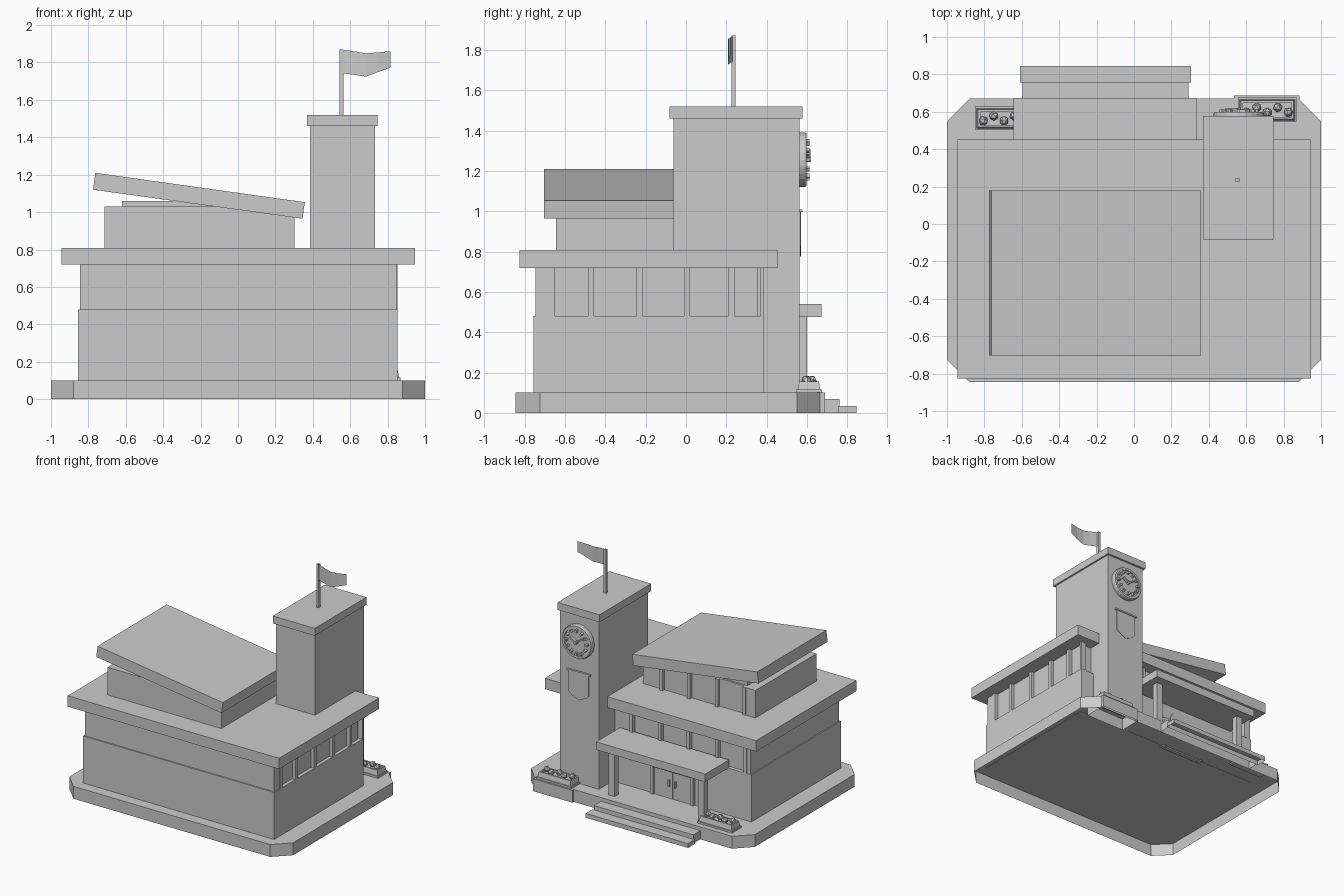
import bpy, bmesh, math
from mathutils import Matrix, Vector

if "Cube" in bpy.data.objects:
    bpy.data.objects.remove(bpy.data.objects["Cube"])

GREY = (0.6, 0.6, 0.6, 1)
mat = bpy.data.materials.new("plain_grey")
mat.use_nodes = True
mat.diffuse_color = GREY
mat.node_tree.nodes["Principled BSDF"].inputs["Base Color"].default_value = GREY


def finish(name, bm):
    """Make the object; parts resting on the ground are left open underneath."""
    bmesh.ops.recalc_face_normals(bm, faces=bm.faces)
    under = [f for f in bm.faces if all(v.co.z < 0.001 for v in f.verts)]
    bmesh.ops.delete(bm, geom=under, context="FACES")
    me = bpy.data.meshes.new(name)
    bm.to_mesh(me)
    bm.free()
    me.materials.append(mat)
    ob = bpy.data.objects.new(name, me)
    bpy.context.collection.objects.link(ob)


def box(name, x, y, z):
    """Box from (min, max) pairs."""
    bm = bmesh.new()
    bmesh.ops.create_cube(bm, size=1)
    for v in bm.verts:
        v.co = [r[0] + (c + 0.5) * (r[1] - r[0]) for c, r in zip(v.co, (x, y, z))]
    finish(name, bm)


def prism(name, points, offset):
    """Flat outline pushed along an offset vector."""
    bm = bmesh.new()
    face = bm.faces.new([bm.verts.new(p) for p in points])
    ext = bmesh.ops.extrude_face_region(bm, geom=[face])
    verts = [g for g in ext["geom"] if isinstance(g, bmesh.types.BMVert)]
    bmesh.ops.translate(bm, verts=verts, vec=offset)
    finish(name, bm)


# Chamfered ground slab
x1, y0, y1, c = 1.0, -0.845, 0.67, 0.12
prism("ground_slab", [(-x1, y0 + c, 0), (-x1 + c, y0, 0), (x1 - c, y0, 0), (x1, y0 + c, 0),
                      (x1, y1 - c, 0), (x1 - c, y1, 0), (-x1 + c, y1, 0), (-x1, y1 - c, 0)], (0, 0, 0.1))

# Entrance steps
box("lower_step", (-0.61, 0.305), (0.757, 0.845), (0, 0.035))
box("upper_step", (-0.597, 0.292), (0.668, 0.76), (0, 0.07))

# Main block: solid ground floor, recessed glazing above
FLOOR = 0.098
box("ground_floor", (-0.855, 0.853), (-0.757, 0.385), (FLOOR, 0.48))
box("upper_floor", (-0.845, 0.825), (-0.747, 0.355), (0.48, 0.73))
box("front_corner", (0.8, 0.847), (-0.747, -0.68), (0.48, 0.73))
box("back_corner", (-0.845, -0.80), (0.3, 0.383), (0.48, 0.73))
box("main_roof", (-0.945, 0.945), (-0.825, 0.453), (0.719, 0.807))

for y in (-0.665, -0.47, -0.23, 0.005, 0.225):
    box("side_mullion", (0.81, 0.853), (y - 0.015, y + 0.015), (0.48, 0.73))
box("back_left_corner", (0.81, 0.853), (0.37, 0.387), (0.48, 0.73))
for i in range(5):
    x = 0.22 - i * 0.255
    box("back_mullion", (x - 0.013, x + 0.013), (0.34, 0.387), (0.48, 0.73))

# Upper room with glazed back and tilted roof
box("upper_room", (-0.715, 0.303), (-0.645, 0.115), (0.80, 1.03))
box("room_corner", (-0.715, -0.62), (0.1, 0.135), (0.80, 1.03))
for i in range(4):
    x = 0.125 - i * 0.247
    box("room_mullion", (x - 0.013, x + 0.013), (0.1, 0.14), (0.80, 1.03))
box("roof_support", (-0.62, -0.08), (-0.58, 0.10), (1.02, 1.06))
prism("tilted_roof", [(-0.763, -0.703, 1.21), (-0.775, -0.703, 1.12),
                      (0.345, -0.703, 0.965), (0.357, -0.703, 1.053)], (0, 0.883, 0))

# Clock tower
box("tower", (0.385, 0.732), (-0.063, 0.562), (FLOOR, 1.47))
box("tower_cap", (0.37, 0.745), (-0.083, 0.577), (1.46, 1.52))

# Flagpole and waving flag
box("flagpole", (0.543, 0.564), (0.225, 0.245), (1.51, 1.87))
bm = bmesh.new()
wave = [(0.545, 0.235, 1.87, 1.745), (0.62, 0.218, 1.86, 1.734), (0.685, 0.208, 1.849, 1.725),
        (0.75, 0.21, 1.854, 1.749), (0.815, 0.22, 1.86, 1.773)]
cols = [(bm.verts.new((x, y, a)), bm.verts.new((x, y, b))) for x, y, a, b in wave]
for p, q in zip(cols, cols[1:]):
    bm.faces.new((p[0], q[0], q[1], p[1]))
finish("flag", bm)

# Clock on the back of the tower
CX, CZ = 0.56, 1.255


def disc(name, r, ya, yb):
    ring = [(CX + r * math.cos(a), ya, CZ + r * math.sin(a))
            for a in (math.tau * i / 24 for i in range(24))]
    prism(name, ring, (0, yb - ya, 0))


def clock_bar(name, angle, ra, rb, w, ya, yb):
    """Bar along a clock direction, angle clockwise from twelve."""
    d = Vector((-math.sin(angle), 0, math.cos(angle)))
    s = Vector((d.z, 0, -d.x)) * w
    o = Vector((CX, ya, CZ))
    prism(name, [o + d * ra - s, o + d * rb - s, o + d * rb + s, o + d * ra + s], (0, yb - ya, 0))


disc("clock_face", 0.12, 0.55, 0.59)
bm = bmesh.new()
loops = []
for r, y in ((0.135, 0.55), (0.135, 0.59), (0.13, 0.598), (0.112, 0.598), (0.112, 0.57)):
    loops.append([bm.verts.new((CX + r * math.cos(math.tau * i / 24), y,
                                CZ + r * math.sin(math.tau * i / 24))) for i in range(24)])
for a, b in zip(loops, loops[1:]):
    for i in range(24):
        j = (i + 1) % 24
        bm.faces.new((a[i], a[j], b[j], b[i]))
finish("clock_rim", bm)
for i in range(12):
    clock_bar("hour_mark", math.tau * i / 12, 0.082, 0.102, 0.008, 0.585, 0.613)
clock_bar("hour_hand", math.radians(-58), -0.01, 0.06, 0.006, 0.585, 0.613)
clock_bar("minute_hand", math.radians(55), -0.01, 0.085, 0.005, 0.585, 0.617)
disc("clock_hub", 0.011, 0.585, 0.62)

# Hanging pennant
box("pennant_rod", (0.455, 0.665), (0.555, 0.577), (0.995, 1.008))
prism("pennant", [(0.47, 0.566, 1.0), (0.652, 0.566, 1.0), (0.652, 0.566, 0.83), (0.625, 0.566, 0.805),
                  (0.561, 0.566, 0.775), (0.497, 0.566, 0.805), (0.47, 0.566, 0.83)], (0, 0.005, 0))

# Entrance canopy, posts and double door under an arched light
DX = -0.155
box("canopy", (-0.643, 0.333), (0.37, 0.673), (0.476, 0.54))
for s in (-1, 1):
    px = DX + s * 0.40
    box("canopy_post", (px - 0.027, px + 0.027), (0.55, 0.6), (0.09, 0.48))
    jx = DX + s * 0.18
    box("door_jamb", (jx - 0.013, jx + 0.013), (0.36, 0.405), (0.09, 0.34))
    lx = DX + s * 0.083
    box("door_leaf", (lx - 0.08, lx + 0.08), (0.36, 0.392), (0.09, 0.32))
    hx = DX + s * 0.028
    box("door_handle", (hx - 0.006, hx + 0.006), (0.38, 0.408), (0.2, 0.25))
box("door_lintel", (DX - 0.193, DX + 0.193), (0.36, 0.405), (0.32, 0.345))
prism("door_arch", [(DX + 0.12 * math.cos(math.pi * i / 10), 0.37, 0.34 + 0.12 * math.sin(math.pi * i / 10))
                    for i in range(11)], (0, 0.022, 0))

# Planters with low shrubs
box("planter_footing", (0.535, 0.885), (0.5, 0.688), (0, 0.1))


def planter(x, y):
    box("planter_base", x, y, (0.09, 0.115))
    bm = bmesh.new()
    prev = None
    for inset, z in ((0.008, 0.11), (0.016, 0.155), (0.028, 0.155), (0.028, 0.14)):
        a, b, c, d = x[0] + inset, x[1] - inset, y[0] + inset, y[1] - inset
        loop = [bm.verts.new(p) for p in ((a, c, z), (b, c, z), (b, d, z), (a, d, z))]
        if prev:
            for i in range(4):
                j = (i + 1) % 4
                bm.faces.new((prev[i], prev[j], loop[j], loop[i]))
        prev = loop
    bm.faces.new(prev)
    finish("planter_box", bm)
    mid = sum(y) / 2
    for i in range(5):
        bm = bmesh.new()
        px = x[0] + 0.045 + i * (x[1] - x[0] - 0.09) / 4
        spot = Matrix.Translation((px, mid + (0.013 if i % 2 else -0.013), 0.16))
        turn = Matrix.Rotation(i * 0.9, 4, "Z") @ Matrix.Rotation(0.6, 4, "X")
        bmesh.ops.create_icosphere(bm, subdivisions=1, radius=0.026, matrix=spot @ turn)
        finish("shrub", bm)


planter((-0.85, -0.54), (0.502, 0.627))
planter((0.555, 0.87), (0.545, 0.675))
